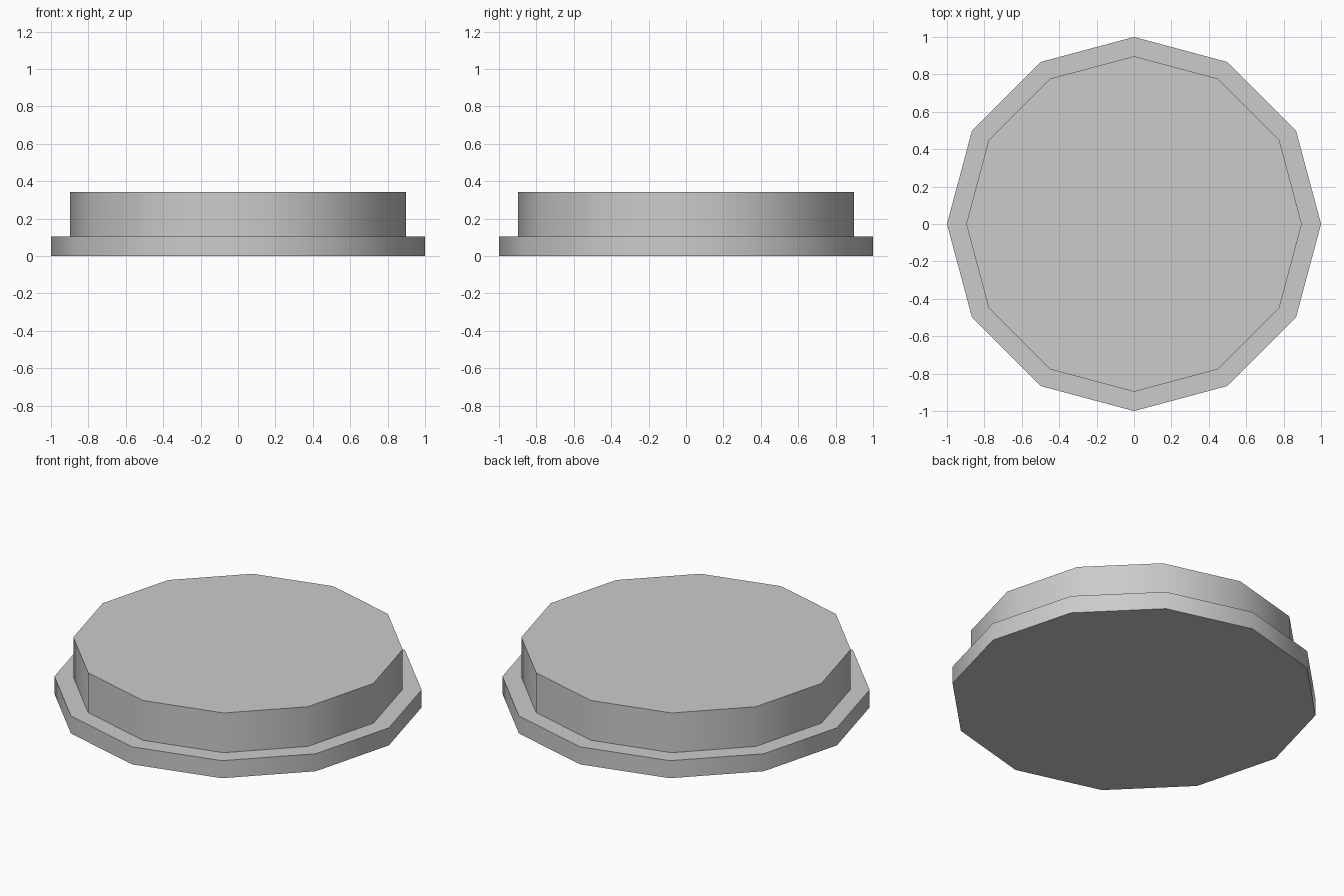
import bpy, bmesh, math

if "Cube" in bpy.data.objects:
    bpy.data.objects.remove(bpy.data.objects["Cube"])

SIDES = 12
# (radius, height) profile: wide base flange, then the raised drum
PROFILE = [(1.0, 0.0), (1.0, 0.105), (0.897, 0.105), (0.897, 0.343)]


def lathe(name, profile, sides):
    """Turn a profile around z into a closed solid with n-gon caps."""
    bm = bmesh.new()
    rings = []
    for r, z in profile:
        angles = [2 * math.pi * i / sides for i in range(sides)]
        rings.append([bm.verts.new((r * math.cos(a), r * math.sin(a), z)) for a in angles])
    for low, high in zip(rings, rings[1:]):
        for i in range(sides):
            j = (i + 1) % sides
            bm.faces.new((low[i], low[j], high[j], high[i]))
    bm.faces.new(rings[0][::-1])
    bm.faces.new(rings[-1])
    mesh = bpy.data.meshes.new(name)
    bm.to_mesh(mesh)
    bm.free()
    obj = bpy.data.objects.new(name, mesh)
    bpy.context.collection.objects.link(obj)
    return obj


# Stepped round plinth: smooth sides, sharp rims
plinth = lathe("stepped_disc", PROFILE, SIDES)
bpy.context.view_layer.objects.active = plinth
plinth.select_set(True)
bpy.ops.object.shade_smooth_by_angle(angle=math.radians(40))
